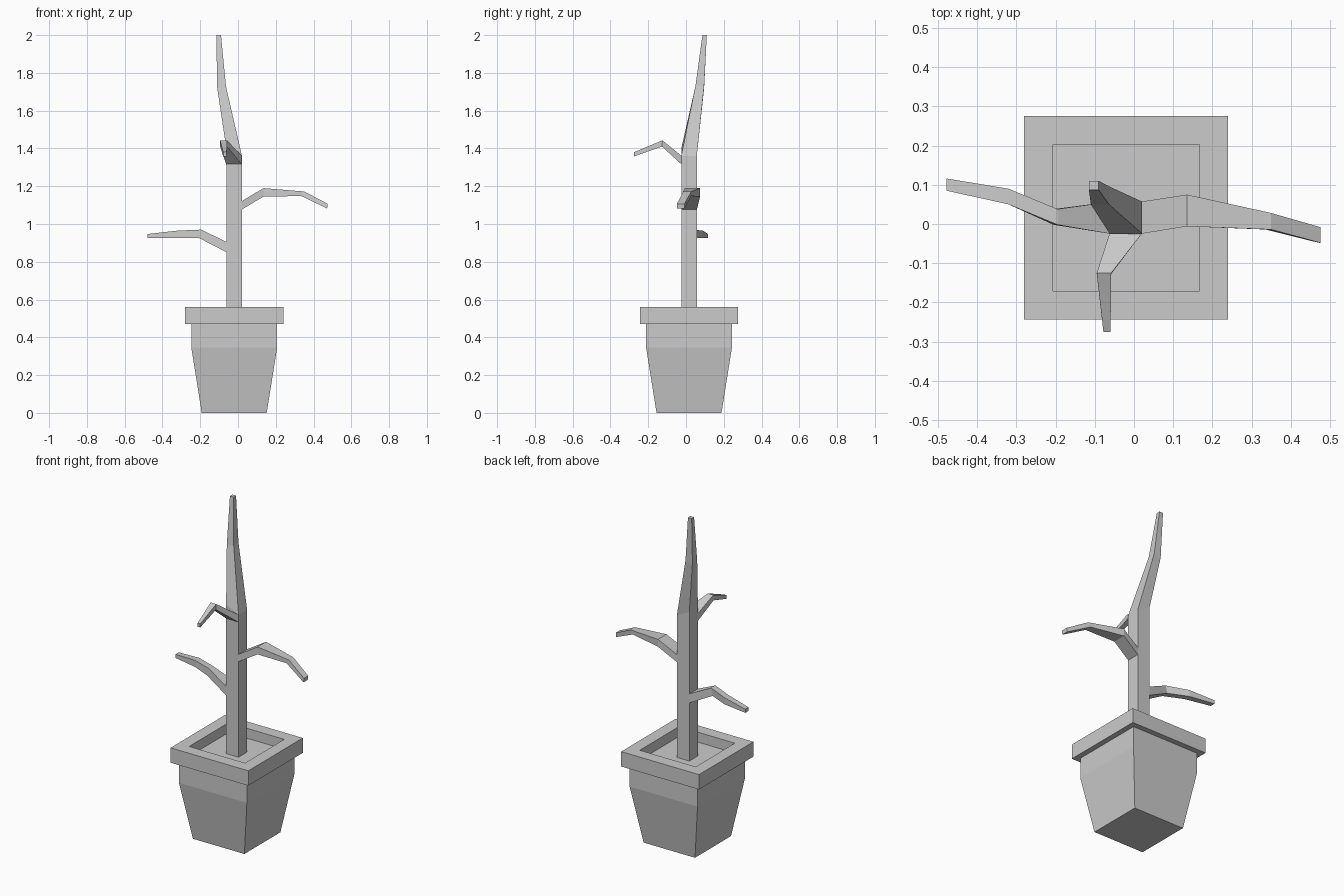
import bpy, bmesh
from mathutils import Vector

if "Cube" in bpy.data.objects:
    bpy.data.objects.remove(bpy.data.objects["Cube"])


def loft(name, rings):
    """Skin four-cornered rings in order and cap both ends."""
    bm = bmesh.new()
    loops = [[bm.verts.new(p) for p in ring] for ring in rings]
    for a, b in zip(loops, loops[1:]):
        for i in range(4):
            j = (i + 1) % 4
            bm.faces.new((a[i], a[j], b[j], b[i]))
    bm.faces.new(loops[0][::-1])
    bm.faces.new(loops[-1])
    bmesh.ops.recalc_face_normals(bm, faces=bm.faces)
    mesh = bpy.data.meshes.new(name)
    bm.to_mesh(mesh)
    bm.free()
    obj = bpy.data.objects.new(name, mesh)
    bpy.context.collection.objects.link(obj)
    return obj


def flat_ring(x0, x1, y0, y1, z_left, z_right=None):
    zr = z_left if z_right is None else z_right
    return [Vector(p) for p in ((x0, y0, z_left), (x1, y0, zr),
                                (x1, y1, zr), (x0, y1, z_left))]


def branch(name, axis, sections):
    """Sections: along bottom, along top, side low, side high, z bottom, z top."""
    rings = []
    for lo, hi, s0, s1, z0, z1 in sections:
        pts = ((lo, s0, z0), (lo, s1, z0), (hi, s1, z1), (hi, s0, z1))
        rings.append([Vector((a, s, z) if axis == 'x' else (s, a, z))
                      for a, s, z in pts])
    return loft(name, rings)


# Square pot with overhanging rim and recessed soil
cx, cy = -0.02, 0.016
profile = [(0.172, 0), (0.227, 0.345), (0.227, 0.47), (0.26, 0.47),
           (0.26, 0.56), (0.187, 0.56), (0.187, 0.50)]
loft("pot", [flat_ring(cx - h, cx + h, cy - h, cy + h, z) for h, z in profile])

# Trunk bending back and left towards the tip
loft("trunk", [
    flat_ring(-0.062, 0.021, -0.025, 0.057, 0.50),
    flat_ring(-0.062, 0.021, -0.025, 0.057, 1.40, 1.36),
    flat_ring(-0.110, -0.064, 0.050, 0.096, 1.72, 1.73),
    flat_ring(-0.115, -0.090, 0.087, 0.110, 2.0),
])

# Three drooping branches
branch("right_branch", 'x', [
    (0.018, 0.018, -0.025, 0.057, 1.075, 1.12),
    (0.135, 0.135, -0.006, 0.075, 1.145, 1.19),
    (0.335, 0.350, -0.014, 0.028, 1.148, 1.172),
    (0.472, 0.475, -0.048, -0.008, 1.082, 1.107),
])
branch("left_branch", 'x', [
    (-0.060, -0.060, -0.025, 0.057, 0.85, 0.905),
    (-0.205, -0.195, -0.002, 0.038, 0.925, 0.97),
    (-0.320, -0.320, 0.050, 0.090, 0.925, 0.965),
    (-0.478, -0.478, 0.085, 0.116, 0.925, 0.947),
])
branch("front_branch", 'y', [
    (-0.023, -0.023, -0.062, 0.021, 1.315, 1.36),
    (-0.127, -0.125, -0.095, -0.058, 1.410, 1.443),
    (-0.275, -0.275, -0.078, -0.060, 1.358, 1.38),
])
